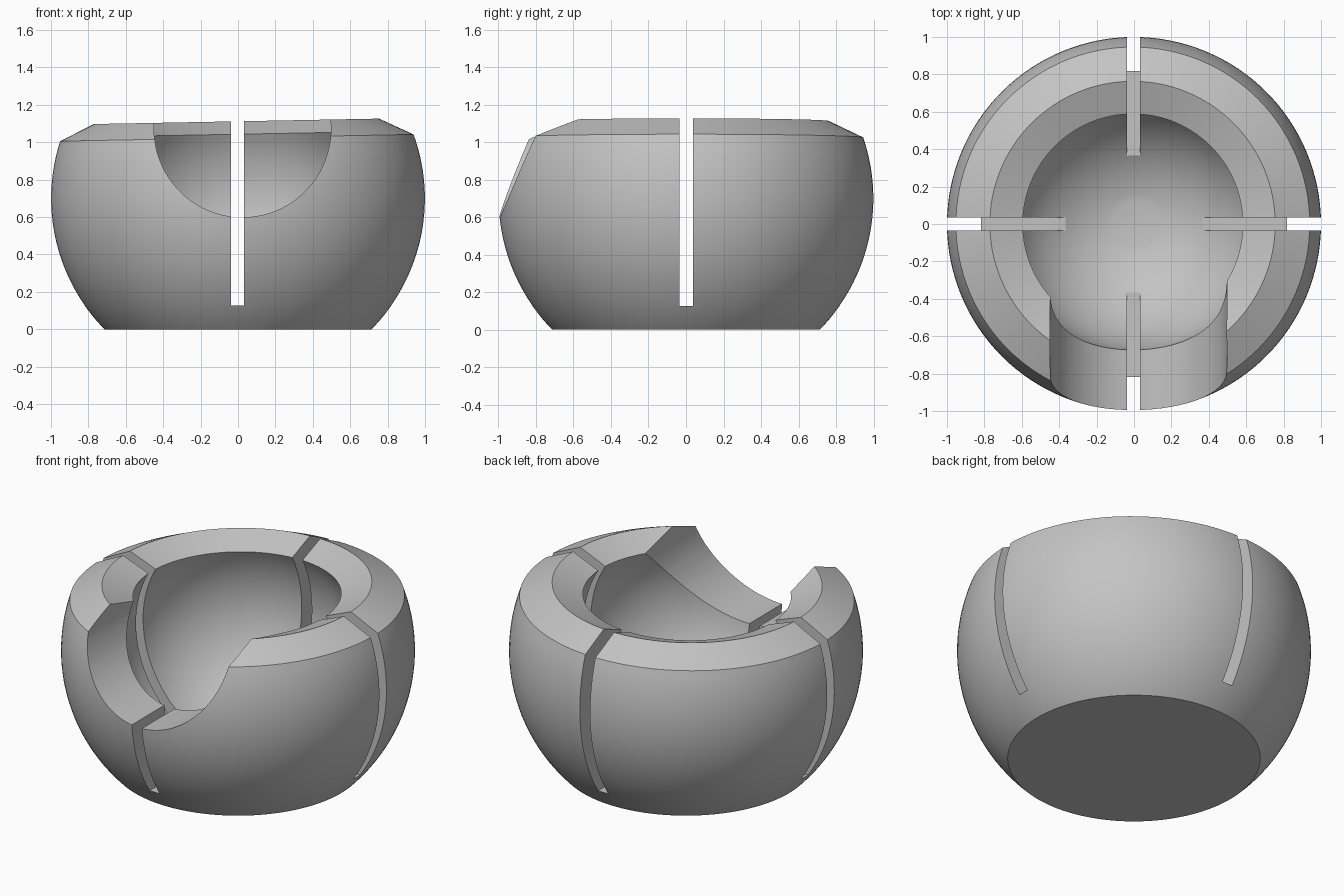
import bpy, bmesh
from math import pi, sin, cos, asin, radians
from mathutils import Matrix, Vector

cube = bpy.data.objects.get("Cube")
if cube:
    bpy.data.objects.remove(cube)

CENTRE = 0.7            # height of the sphere centre
TILT = -0.019           # slight lean of the rim about y
INNER = 0.681           # cavity radius


def make_object(name, bm):
    mesh = bpy.data.meshes.new(name)
    bmesh.ops.recalc_face_normals(bm, faces=bm.faces[:])
    bm.to_mesh(mesh)
    bm.free()
    obj = bpy.data.objects.new(name, mesh)
    bpy.context.collection.objects.link(obj)
    return obj


def arc(radius, start, end, steps):
    """Points on a meridian between two latitudes."""
    angles = [start + (end - start) * i / steps for i in range(steps + 1)]
    return [(radius * cos(a), radius * sin(a)) for a in angles]


def cut(target, cutter):
    mod = target.modifiers.new("cut", 'BOOLEAN')
    mod.operation = 'DIFFERENCE'
    mod.solver = 'EXACT'
    mod.object = cutter
    bpy.context.view_layer.objects.active = target
    bpy.ops.object.modifier_apply(modifier=mod.name)
    bpy.data.objects.remove(cutter)


# Bowl: lathed outer sphere, two-slope rim and hollow with a small flat floor
profile = arc(1, -pi / 2, asin(0.324), 48)
profile.append((0.763, 0.412))
profile += arc(INNER, asin(0.343 / INNER), -asin(0.669 / INNER), 36)
profile.append((0, -0.669))
bm = bmesh.new()
verts = [bm.verts.new((max(r, 0), 0, z)) for r, z in profile]
edges = [bm.edges.new(pair) for pair in zip(verts, verts[1:])]
bmesh.ops.spin(bm, geom=verts + edges, cent=(0, 0, 0), axis=(0, 0, 1),
               angle=2 * pi, steps=128, use_merge=False)
bmesh.ops.remove_doubles(bm, verts=bm.verts[:], dist=0.0005)
bm.transform(Matrix.Translation((0, 0, CENTRE)) @ Matrix.Rotation(TILT, 4, 'Y'))

# Flat base
result = bmesh.ops.bisect_plane(bm, geom=bm.verts[:] + bm.edges[:] + bm.faces[:],
                                plane_co=(0, 0, 0), plane_no=(0, 0, 1),
                                clear_inner=True)
rim = [e for e in result["geom_cut"] if isinstance(e, bmesh.types.BMEdge)]
bmesh.ops.contextual_create(bm, geom=rim)
bowl = make_object("bowl", bm)

# Round notch through the front wall
bm = bmesh.new()
bmesh.ops.create_cone(bm, cap_ends=True, segments=96, radius1=0.473,
                      radius2=0.473, depth=1.2,
                      matrix=Matrix.Translation((0.024, -0.6, 1.072))
                      @ Matrix.Rotation(radians(90), 4, 'X'))
notch = make_object("notch_cutter", bm)
notch.hide_render = True
cut(bowl, notch)

# Two crossing slots give four slits in the wall
for name, size in (("slot_cutter_x", (2.4, 0.07, 1.4)),
                   ("slot_cutter_y", (0.07, 2.4, 1.4))):
    bm = bmesh.new()
    bmesh.ops.create_cube(bm, size=1, matrix=Matrix.Translation((-0.002, 0.001, 0.826))
                          @ Matrix.Diagonal(Vector(size)).to_4x4())
    slot = make_object(name, bm)
    slot.hide_render = True
    cut(bowl, slot)

# Plain grey finish
grey = bpy.data.materials.new("grey")
grey.use_nodes = True
colour = (0.55, 0.55, 0.55, 1)
grey.diffuse_color = colour
grey.node_tree.nodes["Principled BSDF"].inputs["Base Color"].default_value = colour
bowl.data.materials.clear()
bowl.data.materials.append(grey)

bpy.ops.object.select_all(action='DESELECT')
bowl.select_set(True)
bpy.context.view_layer.objects.active = bowl
bpy.ops.object.shade_smooth_by_angle(angle=radians(25))
